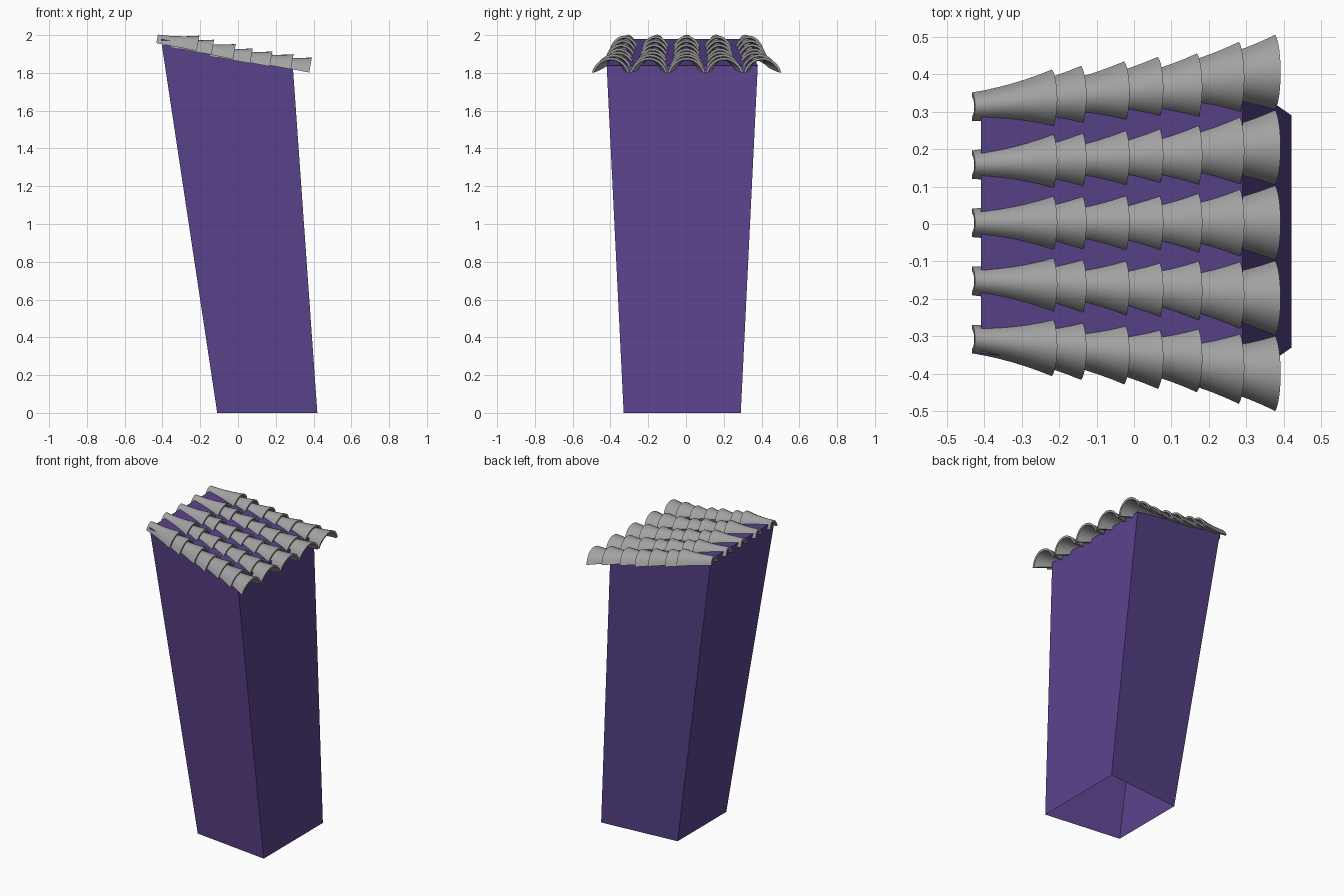
import bpy, bmesh, math

if "Cube" in bpy.data.objects:
    bpy.data.objects.remove(bpy.data.objects["Cube"])

def material(name, rgb):
    m = bpy.data.materials.new(name)
    m.diffuse_color = (*rgb, 1)
    m.use_nodes = True
    m.node_tree.nodes["Principled BSDF"].inputs["Base Color"].default_value = m.diffuse_color
    return m

purple = material("purple plaster", (0.102, 0.056, 0.262))
grey = material("grey tile", (0.36, 0.36, 0.36))

def make_object(name, bm, mat):
    me = bpy.data.meshes.new(name)
    bmesh.ops.recalc_face_normals(bm, faces=bm.faces[:])
    bm.to_mesh(me)
    bm.free()
    me.materials.append(mat)
    ob = bpy.data.objects.new(name, me)
    bpy.context.collection.objects.link(ob)
    return ob

# leaning tower body, open underneath
bm = bmesh.new()
low = [bm.verts.new(p) for p in [(-0.11, -0.265, 0), (0.42, -0.33, 0), (0.42, 0.29, 0), (-0.11, 0.245, 0)]]
top = [bm.verts.new(p) for p in [(-0.408, -0.345, 1.98), (0.29, -0.42, 1.838), (0.29, 0.38, 1.838), (-0.408, 0.32, 1.98)]]
bm.faces.new(top)
for i in range(4):
    j = (i + 1) % 4
    bm.faces.new((low[i], low[j], top[j], top[i]))
make_object("tower_body", bm, purple)

# flared arched roof tile: thin shell, narrow at the back, wide at the front
THICK, LENGTH, SLOPE = 0.013, 0.213, 0.18
STEPS, SEGS, HALF = 6, 12, math.radians(72)

def tile(name, tip_x, crown, width, spacing, column):
    bm = bmesh.new()
    height = 0.08
    skins = []
    for inset in (0, THICK):
        rings = []
        for s in range(STEPS + 1):
            t = s / STEPS
            flare = 0.35 * t + 0.65 * t * t
            w = width * (0.48 + 0.52 * flare)
            h = 0.045 + (height - 0.045) * flare
            base = crown - height + 0.19 * LENGTH * (1 - t)
            cy = column * (spacing - 0.01 * (1 - t)) + 0.003
            ring = []
            for k in range(SEGS + 1):
                a = HALF * (2 * k / SEGS - 1)
                y = (w - inset) * math.sin(a) / math.sin(HALF)
                z = (h - inset) * (math.cos(a) - math.cos(HALF)) / (1 - math.cos(HALF))
                x = tip_x - 0.014 - LENGTH * (1 - t) + SLOPE * z
                ring.append(bm.verts.new((x, cy + y, base + z)))
            rings.append(ring)
        for r0, r1 in zip(rings, rings[1:]):
            for k in range(SEGS):
                bm.faces.new((r0[k], r0[k + 1], r1[k + 1], r1[k]))
        skins.append(rings)
    outer, inner = skins
    # end rims and long lower edges
    for e in (0, -1):
        for k in range(SEGS):
            bm.faces.new((outer[e][k], outer[e][k + 1], inner[e][k + 1], inner[e][k]))
        for s in range(STEPS):
            bm.faces.new((outer[s][e], outer[s + 1][e], inner[s + 1][e], inner[s][e]))
    return make_object(name, bm, grey)

# rows from the high back to the low front: tip x, crown z, half width, column spacing
rows = [(-0.205, 1.997, 0.079, 0.165), (-0.127, 1.976, 0.081, 0.169),
        (-0.012, 1.953, 0.083, 0.174), (0.078, 1.930, 0.085, 0.179),
        (0.182, 1.914, 0.090, 0.181), (0.294, 1.899, 0.097, 0.193),
        (0.391, 1.882, 0.100, 0.201)]
tiles = [tile(f"roof_tile_{r}_{c + 2}", *row, c)
         for r, row in enumerate(rows) for c in range(-2, 3)]

# smooth shading with sharp rims
bpy.ops.object.select_all(action='DESELECT')
for ob in tiles:
    ob.select_set(True)
bpy.context.view_layer.objects.active = tiles[0]
bpy.ops.object.shade_smooth_by_angle(angle=math.radians(40))
